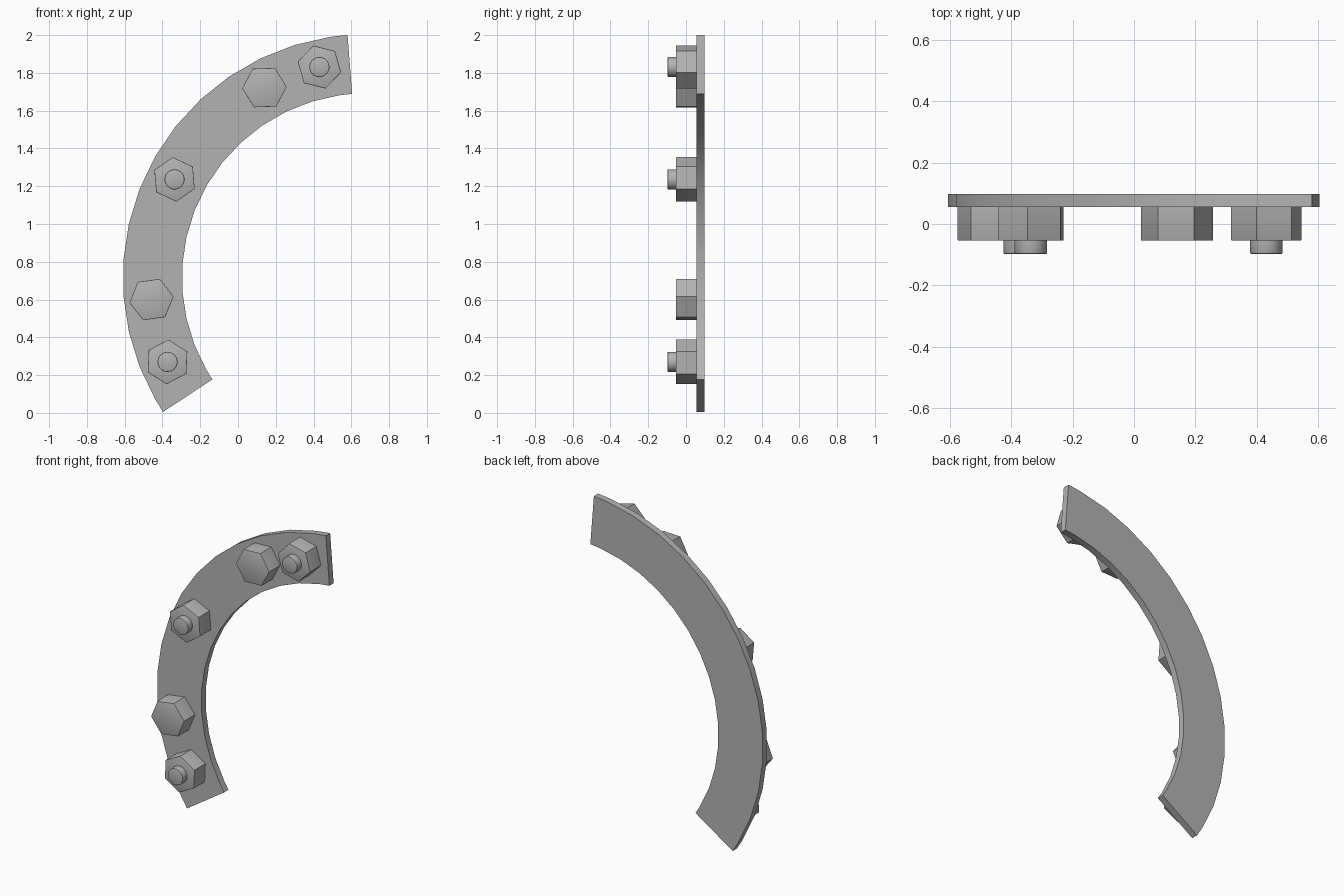
import bpy
import bmesh
from math import sin, cos, radians

cube = bpy.data.objects.get("Cube")
if cube:
    bpy.data.objects.remove(cube)

# Single grey metal
metal = bpy.data.materials.new("grey_metal")
metal.use_nodes = True
GREY = (0.45, 0.45, 0.45, 1)
metal.diffuse_color = GREY
metal.node_tree.nodes["Principled BSDF"].inputs["Base Color"].default_value = GREY


def extrude_profile(name, points, y_back, y_front, bevel=0.0):
    """Extrude an (x, z) outline along y, optionally softening the front rim."""
    bm = bmesh.new()
    back = bm.faces.new([bm.verts.new((x, y_back, z)) for x, z in points])
    result = bmesh.ops.extrude_face_region(bm, geom=[back], use_keep_orig=True)
    front_verts = [g for g in result["geom"] if isinstance(g, bmesh.types.BMVert)]
    for v in front_verts:
        v.co.y = y_front
    bmesh.ops.recalc_face_normals(bm, faces=bm.faces)
    if bevel:
        rim = [e for e in bm.edges if all(v in front_verts for v in e.verts)]
        bmesh.ops.bevel(bm, geom=rim, offset=bevel, segments=2,
                        profile=0.5, affect='EDGES')
    mesh = bpy.data.meshes.new(name)
    bm.to_mesh(mesh)
    bm.free()
    mesh.materials.append(metal)
    obj = bpy.data.objects.new(name, mesh)
    bpy.context.collection.objects.link(obj)
    bpy.ops.object.select_all(action='DESELECT')
    obj.select_set(True)
    bpy.context.view_layer.objects.active = obj
    bpy.ops.object.shade_smooth_by_angle(angle=radians(30))
    return obj


def polar(cx, cz, radius, degrees):
    return cx + radius * cos(radians(degrees)), cz + radius * sin(radians(degrees))


def ring(cx, cz, radius, sides, turn=0.0):
    return [polar(cx, cz, radius, turn + 360 * i / sides) for i in range(sides)]


# Curved flat plate: an arc cut out of a regular ring
CENTRE = (0.68, 0.715)
OUTER, INNER = 1.29, 0.977
STEP = 360 / 42
angles = [94.45] + [180 + (k + 0.5) * STEP for k in range(-10, 4)] + [213.4]
outline = [polar(*CENTRE, OUTER, a) for a in angles]
outline += [polar(*CENTRE, INNER, a) for a in reversed(angles)]
extrude_profile("curved_plate", outline, 0.098, 0.055)

# Hex heads: name, x, z, turn in degrees, whether a stud pokes through
heads = [
    ("top_nut", 0.431, 1.831, 46, True),
    ("upper_bolt_head", 0.140, 1.722, 2, False),
    ("middle_nut", -0.336, 1.236, 35, True),
    ("lower_bolt_head", -0.458, 0.600, 8, False),
    ("bottom_nut", -0.373, 0.270, 27.5, True),
]
for name, x, z, turn, has_stud in heads:
    extrude_profile(name, ring(x, z, 0.118, 6, turn), 0.056, -0.054, 0.003)
    if has_stud:
        extrude_profile(name + "_stud", ring(x, z, 0.053, 32), -0.05, -0.098, 0.005)
